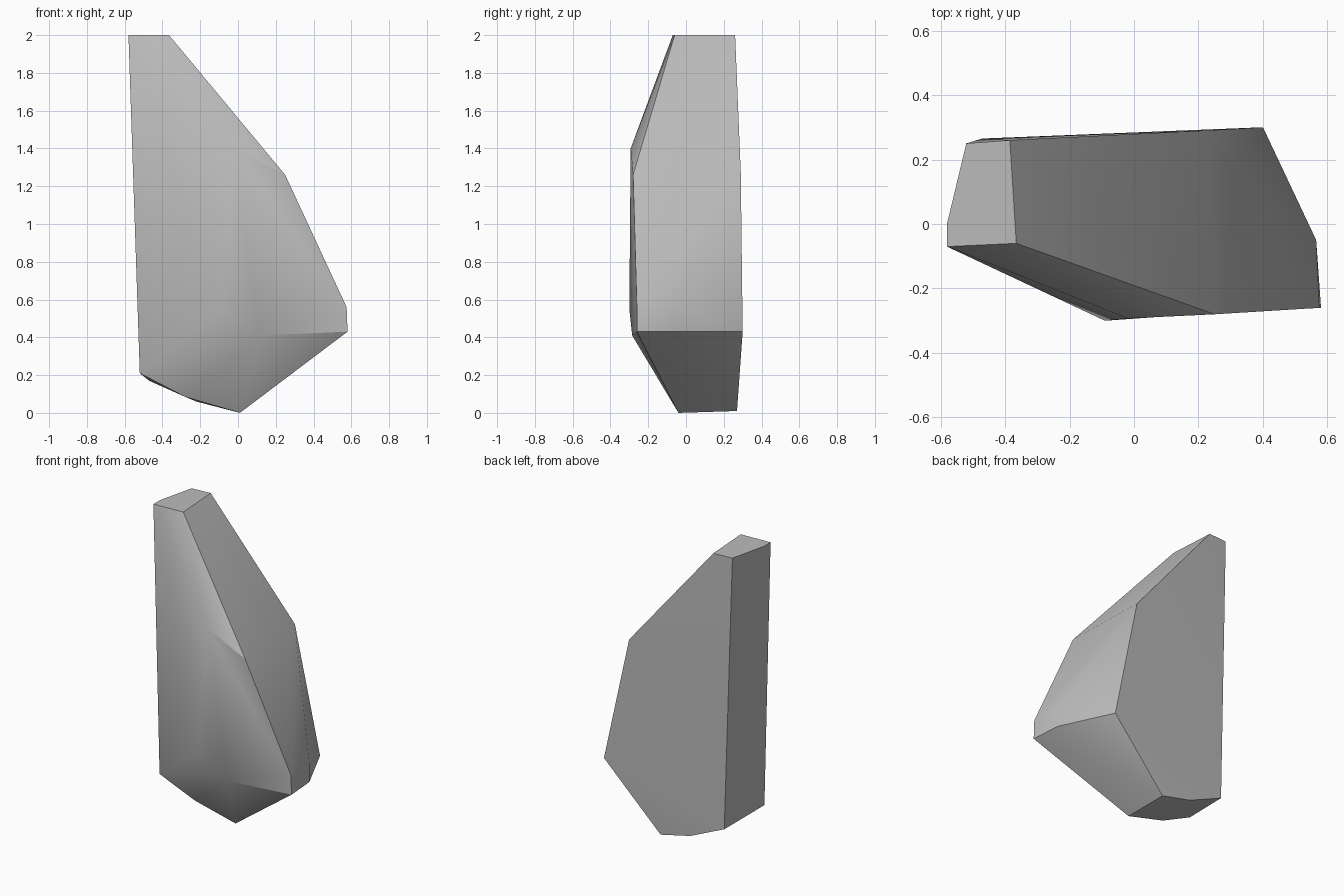
import bpy
import bmesh
import math

cube = bpy.data.objects.get("Cube")
if cube:
    bpy.data.objects.remove(cube, do_unlink=True)

# Stone colour
stone = bpy.data.materials.new("stone grey")
stone.use_nodes = True
colour = (0.5, 0.5, 0.5, 1)
stone.diffuse_color = colour
stone.node_tree.nodes["Principled BSDF"].inputs["Base Color"].default_value = colour

# Corners of the chiselled rock, grouped by facet
tip = [(-.58, -.07, 2), (-.365, -.06, 2), (-.385, .26, 2), (-.52, .25, 2), (-.58, 0, 2)]
shoulder = [(-.02, -.293, 1.4), (.25, -.28, 1.26), (.22, .29, 1.27)]
belly = [(-.09, -.3, .55), (.12, -.285, .41)]
side = [(.575, -.26, .56), (.58, -.26, .43), (.565, -.05, .56),
        (.565, -.05, .43), (.4, .3, .43)]
foot = [(.01, -.04, 0), (0, .27, .01), (-.22, .27, .06),
        (-.47, .265, .17), (-.52, -.09, .21), (-.28, -.06, .085)]

# Wrap the corners in a closed faceted skin
bm = bmesh.new()
for corner in tip + shoulder + belly + side + foot:
    bm.verts.new(corner)
hull = bmesh.ops.convex_hull(bm, input=bm.verts)
spare = [v for v in bm.verts if not v.link_faces]
bmesh.ops.delete(bm, geom=spare, context="VERTS")
bmesh.ops.dissolve_limit(bm, angle_limit=math.radians(1.5), verts=bm.verts, edges=bm.edges)
bmesh.ops.recalc_face_normals(bm, faces=bm.faces)

mesh = bpy.data.meshes.new("rock")
bm.to_mesh(mesh)
bm.free()
mesh.materials.append(stone)
rock = bpy.data.objects.new("rock", mesh)
bpy.context.collection.objects.link(rock)

# Soften the shallow facets, keep the hard ridges
bpy.ops.object.select_all(action="DESELECT")
rock.select_set(True)
bpy.context.view_layer.objects.active = rock
bpy.ops.object.shade_smooth_by_angle(angle=math.radians(30))
